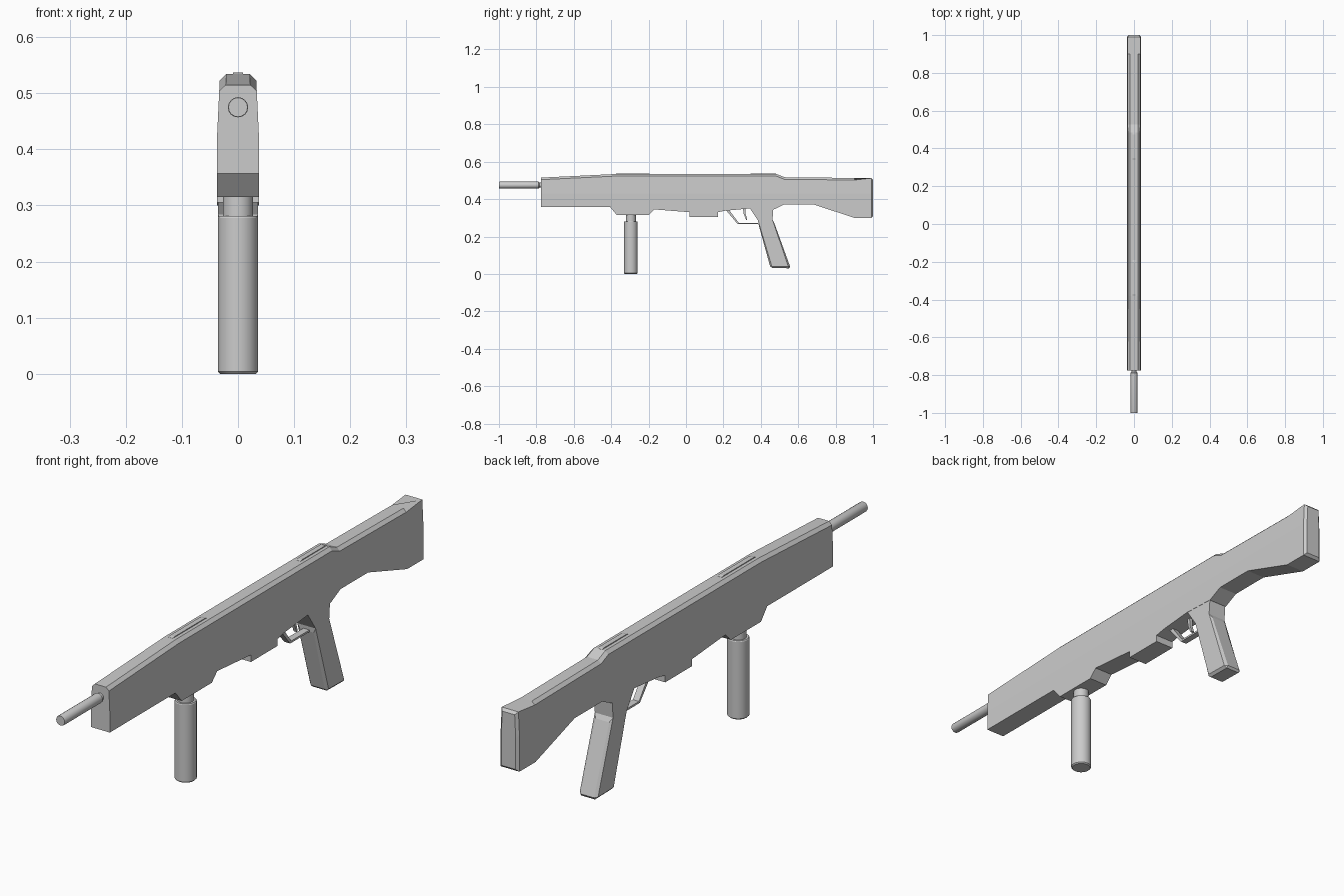
import bpy, bmesh
from math import radians
from mathutils import Matrix

if "Cube" in bpy.data.objects:
    bpy.data.objects.remove(bpy.data.objects["Cube"])


def finish(name, bm):
    bmesh.ops.recalc_face_normals(bm, faces=bm.faces)
    mesh = bpy.data.meshes.new(name)
    bm.to_mesh(mesh)
    bm.free()
    ob = bpy.data.objects.new(name, mesh)
    bpy.context.collection.objects.link(ob)
    return ob


def slab(profile, half):
    """Extrude a side profile of (y, z) points to x = -half..half."""
    bm = bmesh.new()
    face = bm.faces.new([bm.verts.new((-half, y, z)) for y, z in profile])
    out = bmesh.ops.extrude_face_region(bm, geom=[face])
    for v in out["geom"]:
        if isinstance(v, bmesh.types.BMVert):
            v.co.x = half
    return bm


def bevel(bm, test, offset):
    edges = [e for e in bm.edges if all(test(v.co) for v in e.verts)
             and len(e.link_faces) == 2]
    bmesh.ops.bevel(bm, geom=edges, offset=offset, segments=1,
                    affect='EDGES', profile=0.5)


def lathe(name, sections, centre, rot, sides):
    """Turned part from (radius, height) rings."""
    bm = bmesh.new()
    rings = []
    for r, h in sections:
        new = bmesh.ops.create_circle(bm, segments=sides, radius=r,
                                      matrix=Matrix.Translation((0, 0, h)))
        rings.append(new["verts"])
    for a, b in zip(rings, rings[1:]):
        for i in range(sides):
            j = (i + 1) % sides
            bm.faces.new((a[i], a[j], b[j], b[i]))
    for ring in (rings[0], rings[-1]):
        bm.faces.new(ring)
    bm.transform(Matrix.Translation(centre) @ rot)
    ob = finish(name, bm)
    bpy.ops.object.select_all(action='DESELECT')
    ob.select_set(True)
    bpy.context.view_layer.objects.active = ob
    bpy.ops.object.shade_smooth_by_angle(angle=radians(30))
    return ob


# Main body and stock: tapered slab with chamfered top edges
body = slab([(-.775, .515), (-.38, .534), (.485, .534), (.527, .517), (.9, .513),
             (1, .512), (1, .30), (.9, .30), (.68, .372), (.525, .372),
             (.47, .345), (.34, .35), (.21, .338), (.17, .33), (.17, .305),
             (.02, .305), (.02, .33), (-.17, .345), (-.2, .315), (-.37, .315),
             (-.405, .357), (-.775, .357)], .037)
bmesh.ops.bisect_plane(body, geom=body.verts[:] + body.edges[:] + body.faces[:],
                       plane_co=(0, 0, .43), plane_no=(0, 0, 1))
for v in body.verts:
    if v.co.z > .43:
        v.co.x *= 1 - (v.co.z - .43) * 1.3
bevel(body, lambda c: c.y > .99, .009)
tops = [e for e in body.edges
        if all(v.co.z > .5 and v.co.y < .91 for v in e.verts)
        and abs(e.verts[0].co.x - e.verts[1].co.x) < .01]
bmesh.ops.bevel(body, geom=tops, offset=.011, segments=1, affect='EDGES', profile=.5)
finish("body_and_stock", body)

# Slanted rear grip with chamfered edges
grip = slab([(.335, .36), (.385, .275), (.452, .032), (.56, .03),
             (.468, .283), (.468, .36)], .036)
bevel(grip, lambda c: c.z < .3, .009)
finish("rear_grip", grip)

# Trigger guard and trigger
finish("trigger_guard", slab([(.21, .345), (.277, .266), (.385, .266), (.385, .273),
                              (.282, .273), (.228, .345)], .012))
finish("trigger", slab([(.303, .36), (.309, .32), (.322, .288), (.328, .29),
                        (.319, .32), (.318, .36)], .006))

# Turned parts: upright front grip and barrel
lathe("front_grip", [(.032, 0), (.036, .004), (.036, .278), (.034, .281),
                     (.027, .281), (.027, .33)], (0, -.295, 0), Matrix(), 20)
lathe("barrel", [(.017, 0), (.018, .003), (.018, .212), (.013, .217), (.013, .25)],
      (0, -1, .475), Matrix.Rotation(radians(-90), 4, 'X'), 16)

# Low sight strips on the top
for name, y0, y1 in (("front_sight_strip", -.38, -.19), ("rear_sight_strip", .34, .485)):
    finish(name, slab([(y0, .53), (y0, .5345), (y0 + .01, .537), (y1 - .01, .537),
                       (y1, .5345), (y1, .53)], .009))
